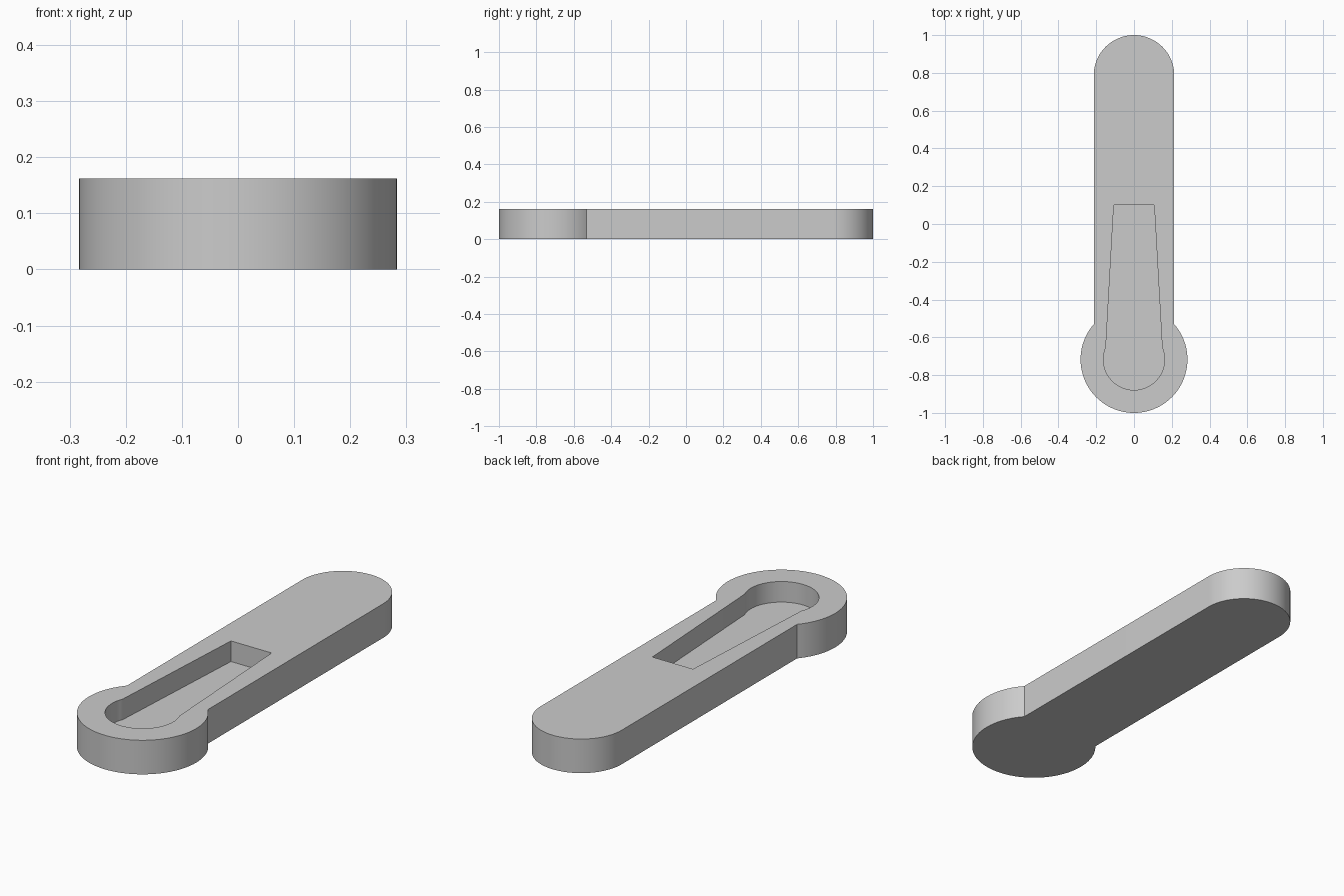
import bpy, bmesh, math

cube = bpy.data.objects.get("Cube")
if cube:
    bpy.data.objects.remove(cube, do_unlink=True)

HEIGHT, FLOOR = 0.162, 0.064
HEAD_Y, HEAD_R = -0.717, 0.283
BAR_R = 0.213
POCKET_R = 0.162

grey = bpy.data.materials.new("plain grey")
grey.use_nodes = True
colour = (0.6, 0.6, 0.6, 1)
grey.diffuse_color = colour
grey.node_tree.nodes["Principled BSDF"].inputs["Base Color"].default_value = colour


def arc(cy, r, start, end, steps):
    """Points on an arc centred on x = 0, angles in radians."""
    angles = [start + (end - start) * i / steps for i in range(steps + 1)]
    return [(r * math.cos(a), cy + r * math.sin(a)) for a in angles]


# Outline: round head joined to a bar with a rounded end
join = math.acos(BAR_R / HEAD_R)
outline = arc(HEAD_Y, HEAD_R, -math.pi - join, join, 64)
outline += arc(1 - BAR_R, BAR_R, 0, math.pi, 40)

# Pocket: smaller round end with a tapering slot
neck = math.radians(23)
pocket = arc(HEAD_Y, POCKET_R, -math.pi - neck, neck, 48)
pocket += [(0.107, 0.1), (-0.107, 0.1)]

bm = bmesh.new()


def ring(points, z):
    return [bm.verts.new((x, y, z)) for x, y in points]


def wall(low, high):
    for i in range(len(low)):
        j = (i + 1) % len(low)
        bm.faces.new((low[i], low[j], high[j], high[i]))


# Outer wall and underside
base, rim = ring(outline, 0), ring(outline, HEIGHT)
wall(base, rim)
bm.faces.new(base[::-1])

# Pocket wall and floor
floor, lip = ring(pocket, FLOOR), ring(pocket, HEIGHT)
wall(floor[::-1], lip[::-1])
bm.faces.new(floor)

# Top face around the pocket
edges = [bm.edges.get((loop[i - 1], loop[i])) for loop in (rim, lip) for i in range(len(loop))]
bmesh.ops.triangle_fill(bm, edges=edges, use_beauty=True, normal=(0, 0, 1))
bmesh.ops.recalc_face_normals(bm, faces=bm.faces[:])

mesh = bpy.data.meshes.new("handle_body")
bm.to_mesh(mesh)
bm.free()
mesh.materials.append(grey)
body = bpy.data.objects.new("handle_body", mesh)
bpy.context.collection.objects.link(body)

bpy.ops.object.select_all(action="DESELECT")
body.select_set(True)
bpy.context.view_layer.objects.active = body
bpy.ops.object.shade_smooth_by_angle(angle=math.radians(20))
